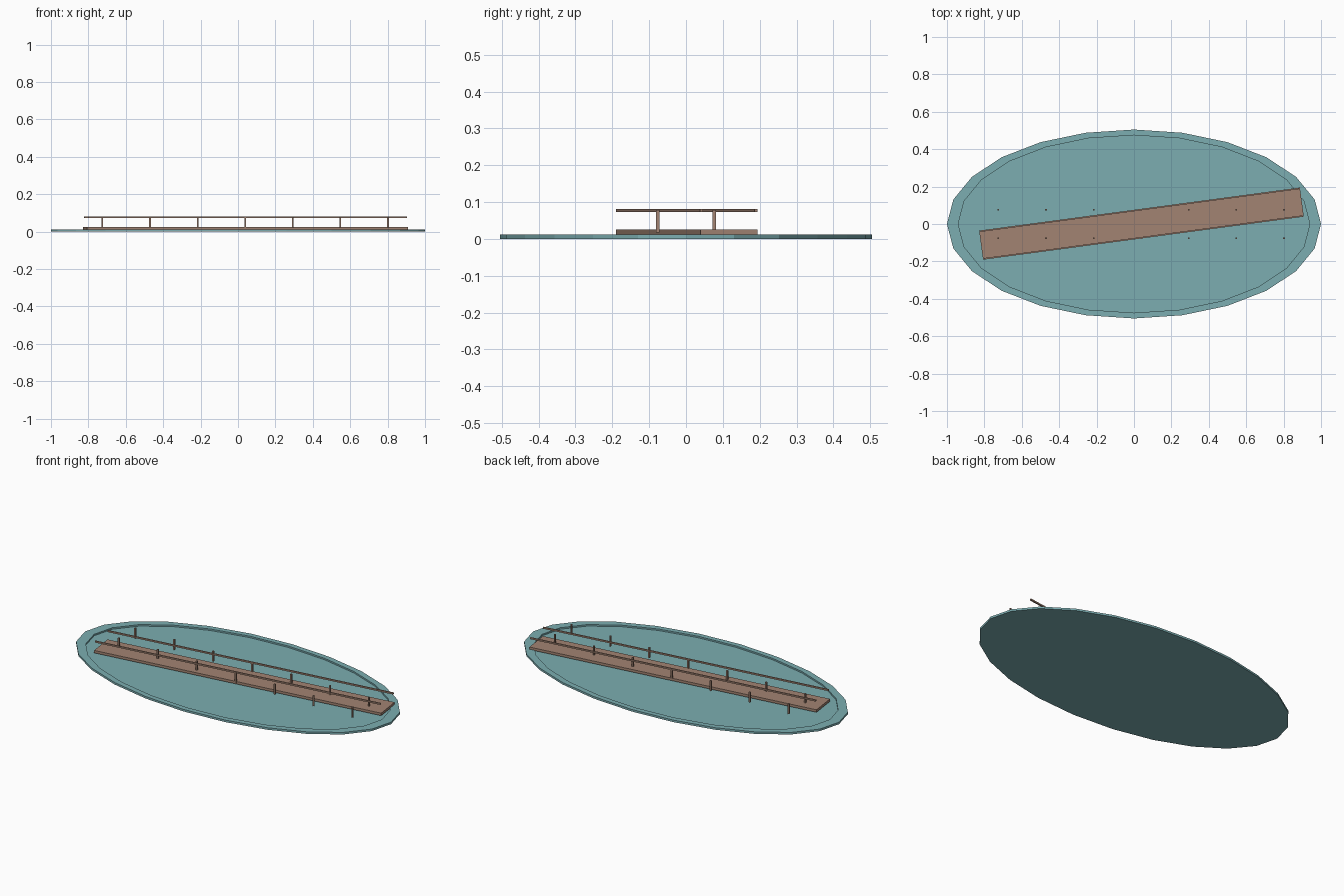
import bpy, bmesh, math
from mathutils import Matrix, Vector

if "Cube" in bpy.data.objects:
    bpy.data.objects.remove(bpy.data.objects["Cube"])


def material(name, rgb):
    m = bpy.data.materials.new(name)
    m.diffuse_color = (*rgb, 1)
    m.use_nodes = True
    m.node_tree.nodes["Principled BSDF"].inputs["Base Color"].default_value = m.diffuse_color
    return m


TEAL = material("teal", (0.20, 0.42, 0.44))
WOOD = material("wood", (0.36, 0.23, 0.17))


def finish(bm, name, mat):
    bmesh.ops.recalc_face_normals(bm, faces=bm.faces)
    mesh = bpy.data.meshes.new(name)
    bm.to_mesh(mesh)
    bm.free()
    mesh.materials.append(mat)
    obj = bpy.data.objects.new(name, mesh)
    bpy.context.collection.objects.link(obj)
    return obj


def box(name, size, loc, mat):
    bm = bmesh.new()
    bmesh.ops.create_cube(bm, size=1, matrix=Matrix.Diagonal((*size, 1)))
    obj = finish(bm, name, mat)
    obj.location = loc
    return obj


# Pond: 24-sided oval slab with a shallow recessed floor inside a rim
SIDES, RX, RY, RIM_Z, FLOOR_Z, INNER = 24, 1.0, 0.505, 0.012, 0.003, 0.94
bm = bmesh.new()
rings = []
for scale, z in ((1, 0), (1, RIM_Z), (INNER, RIM_Z), (INNER, FLOOR_Z)):
    rings.append([bm.verts.new((RX * scale * math.cos(2 * math.pi * i / SIDES),
                                RY * scale * math.sin(2 * math.pi * i / SIDES), z))
                  for i in range(SIDES)])
for lower, upper in zip(rings, rings[1:]):
    for i in range(SIDES):
        j = (i + 1) % SIDES
        bm.faces.new((lower[i], lower[j], upper[j], upper[i]))
bm.faces.new(rings[0][::-1])
bm.faces.new(rings[-1])
finish(bm, "pond", TEAL)

# Walkway deck, turned slightly across the pond
ANGLE = math.atan2(0.23, 1.715)
CENTRE = Vector((0.04, 0.002, 0))
turn = Matrix.Rotation(ANGLE, 3, 'Z')
deck = box("deck", (1.73, 0.156, 0.015), CENTRE + Vector((0, 0, 0.0175)), WOOD)
deck.rotation_euler.z = ANGLE

# Handrails along both deck edges
for side, label in ((-1, "front"), (1, "back")):
    offset = turn @ Vector((0, side * 0.0745, 0.077))
    rail = box(label + "_handrail", (1.72, 0.008, 0.009), CENTRE + offset, WOOD)
    rail.rotation_euler.z = ANGLE

    # Posts stand in straight rows, not following the deck's turn
    for k in range(7):
        box(f"{label}_post_{k + 1}", (0.009, 0.009, 0.06),
            (-0.725 + k * 0.2545, side * 0.077, 0.048), WOOD)
